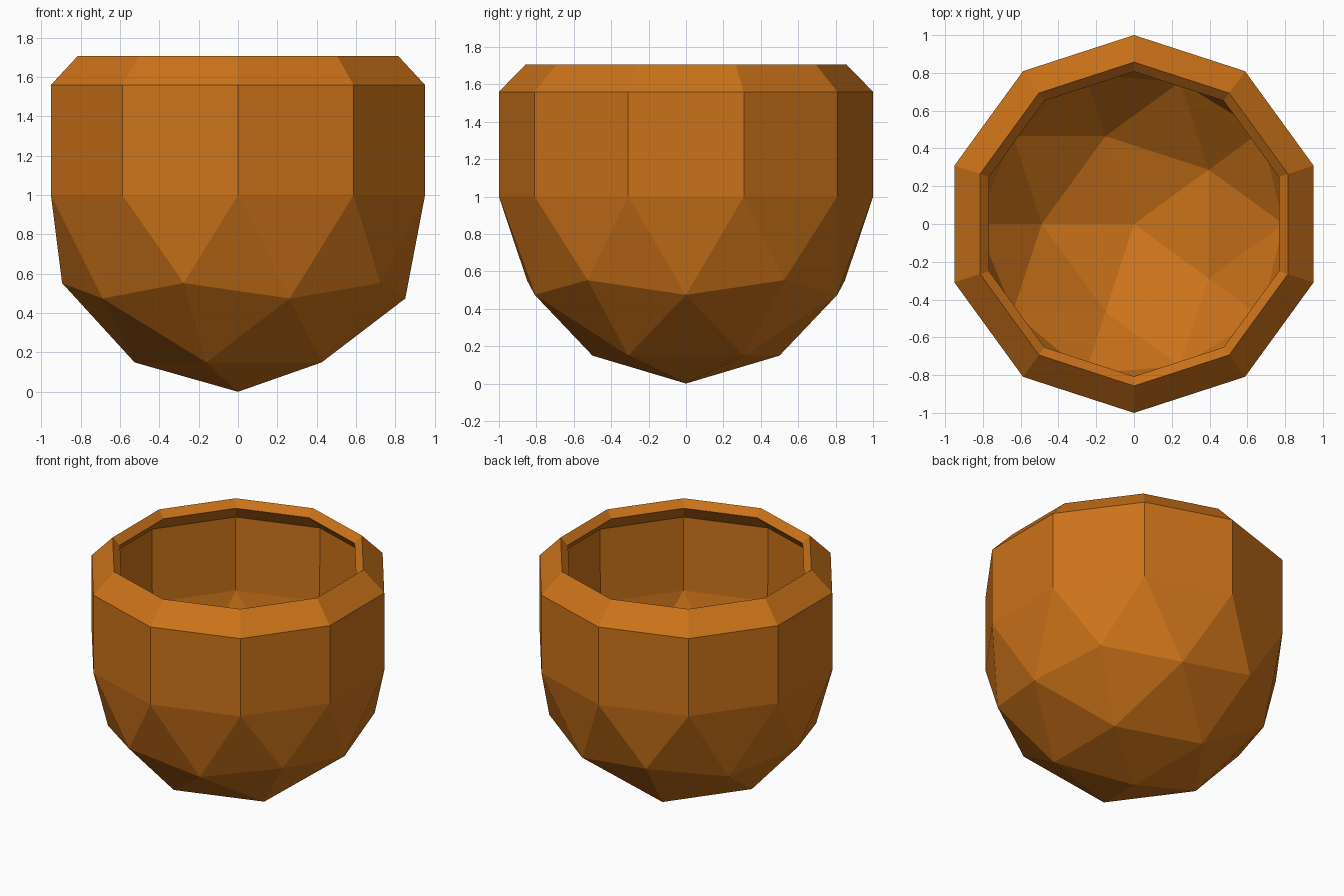
import bpy, bmesh
from mathutils import Vector

if "Cube" in bpy.data.objects:
    bpy.data.objects.remove(bpy.data.objects["Cube"])

bm = bmesh.new()

# Rounded base: lower half of a low-poly icosphere, resting on z = 0
bmesh.ops.create_icosphere(bm, subdivisions=2, radius=1.0)
bmesh.ops.delete(bm, geom=[v for v in bm.verts if v.co.z > 0.01], context='VERTS')
bmesh.ops.translate(bm, verts=bm.verts, vec=(0, 0, 1))


def raise_rim(height, scale):
    """Extrude the open edge up by height and scale it inwards."""
    rim = [e for e in bm.edges if e.is_boundary]
    new = bmesh.ops.extrude_edge_only(bm, edges=rim)["geom"]
    for v in (g for g in new if isinstance(g, bmesh.types.BMVert)):
        v.co = Vector((v.co.x * scale, v.co.y * scale, v.co.z + height))


# Straight wall, then sloping lip
raise_rim(0.56, 1.0)
raise_rim(0.147, 0.857)
bmesh.ops.recalc_face_normals(bm, faces=bm.faces)

mesh = bpy.data.meshes.new("bowl")
bm.to_mesh(mesh)
bm.free()
bowl = bpy.data.objects.new("bowl", mesh)
bpy.context.collection.objects.link(bowl)

# Wall thickness, inwards
solid = bowl.modifiers.new("wall_thickness", 'SOLIDIFY')
solid.thickness = 0.07
solid.offset = -1

clay = bpy.data.materials.new("orange_clay")
clay.diffuse_color = (0.6, 0.17, 0.01, 1)
clay.use_nodes = True
clay.node_tree.nodes["Principled BSDF"].inputs["Base Color"].default_value = clay.diffuse_color
mesh.materials.append(clay)
